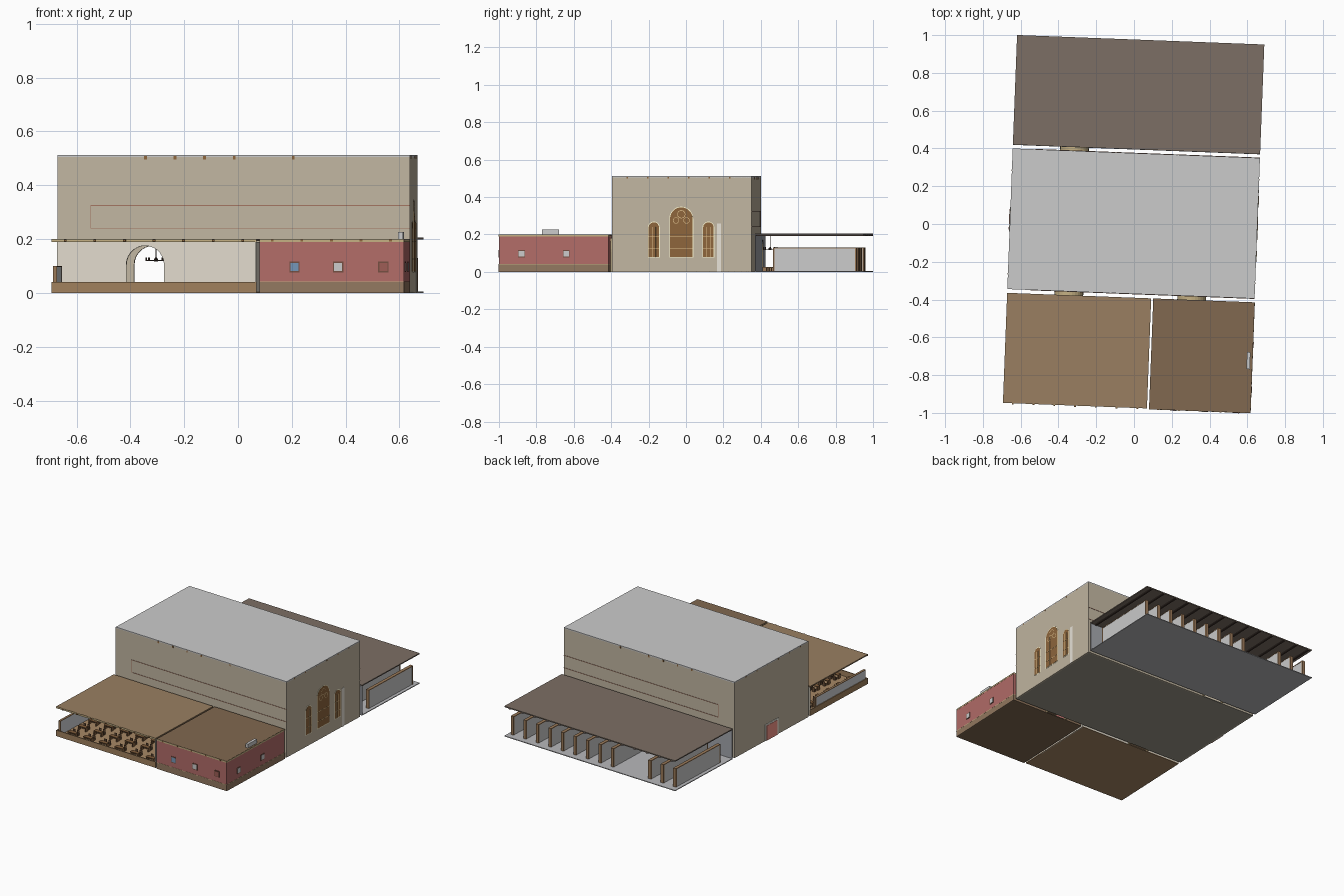
import bpy, bmesh, math
from mathutils import Matrix

if "Cube" in bpy.data.objects:
    bpy.data.objects.remove(bpy.data.objects["Cube"])

TURN = math.radians(-2.2)      # the whole building is turned slightly
mats = {}


def material(rgb):
    if rgb not in mats:
        m = bpy.data.materials.new("paint_%d_%d_%d" % rgb)
        m.diffuse_color = [min(1, (c / 255) ** 2.2 / 0.56) for c in rgb] + [1]
        m.use_nodes = True
        m.node_tree.nodes["Principled BSDF"].inputs["Base Color"].default_value = m.diffuse_color
        mats[rgb] = m
    return mats[rgb]


def finish(name, bm, rgb):
    bmesh.ops.recalc_face_normals(bm, faces=bm.faces)
    me = bpy.data.meshes.new(name)
    bm.to_mesh(me)
    bm.free()
    ob = bpy.data.objects.new(name, me)
    ob.rotation_euler.z = TURN
    bpy.context.collection.objects.link(ob)
    if rgb:
        me.materials.append(material(rgb))
    return ob


def boxes(name, bounds, rgb=None):
    """Boxes as (x0, x1, y0, y1, z0, z1) joined in one object."""
    bm = bmesh.new()
    for x0, x1, y0, y1, z0, z1 in bounds:
        m = Matrix.Translation(((x0 + x1) / 2, (y0 + y1) / 2, (z0 + z1) / 2)) \
            @ Matrix.Diagonal((x1 - x0, y1 - y0, z1 - z0, 1))
        bmesh.ops.create_cube(bm, size=1, matrix=m)
    return finish(name, bm, rgb)


def prism(name, outlines, axis, a, b, rgb=None):
    """Extrude upright outlines of (side, z) along axis x or y from a to b."""
    bm = bmesh.new()
    for pts in outlines:
        vs = [bm.verts.new((a, s, z) if axis == 'x' else (s, a, z)) for s, z in pts]
        f = bm.faces.new(vs)
        new = bmesh.ops.extrude_face_region(bm, geom=[f])['geom']
        d = (b - a, 0, 0) if axis == 'x' else (0, b - a, 0)
        bmesh.ops.translate(bm, verts=[g for g in new if isinstance(g, bmesh.types.BMVert)], vec=d)
    return finish(name, bm, rgb)


def arch(c, w, z0, top, n=14):
    arc = [(c + w * math.cos(math.pi * i / n), top - w + w * math.sin(math.pi * i / n)) for i in range(n + 1)]
    return [(c + w, z0)] + arc + [(c - w, z0)]


def wall_with_arches(x0, x1, z1, doors):
    pts = [(x0, 0)]
    for c in doors:
        pts += arch(c, 0.07, 0, 0.175)[::-1]
    return pts + [(x1, 0), (x1, z1), (x0, z1)]


L, R = -0.657, 0.653           # outer side faces
TAUPE, RED, TAN, BROWN = (148, 139, 123), (136, 83, 80), (150, 134, 100), (117, 92, 68)
PLASTER, STONE, DARK, WOOD = (173, 168, 157), (95, 85, 77), (55, 45, 40), (108, 78, 48)
D1, D2 = -0.33, 0.32           # door centres

# great hall shell
prism("hall_front_wall", [wall_with_arches(L, R, 0.505, [D1, D2])], 'y', -0.37, -0.36, TAUPE)
prism("hall_back_wall", [wall_with_arches(L, R, 0.505, [D1])], 'y', 0.365, 0.375, TAUPE)
boxes("hall_side_walls", [(L, L + .01, -.36, .365, 0, .505), (R - .01, R, -.36, .365, 0, .505)], TAUPE)
boxes("hall_floor", [(L, R, -.37, .375, 0, .005)], (120, 116, 106))
boxes("hall_roof", [(L, R, -.37, .375, .503, .512)])
boxes("hall_ceiling_beams", [(L + .01, R - .01, -.35 + .1 * i, -.34 + .1 * i, .49, .503) for i in range(8)]
      + [(-.6 + .1 * i, -.59 + .1 * i, -.36, .365, .49, .503) for i in range(13)], WOOD)
boxes("hall_beam_ends", [(u - .005, u + .005, y, y + .002, .495, .508)
                         for y in (-.3715, .3745) for u in (-.33, -.22, -.11, 0, .22)]
      + [(x, x + .002, v - .004, v + .004, .5, .508)
         for x in (L - .001, R - .001) for v in (-.29, -.18, -.07, .04, .15, .26)], WOOD)

# string lines framing long hall walls
for side, y in (("front", -.372), ("back", .373)):
    boxes("hall_%s_string_lines" % side,
          [(-.535, R, y, y + .004, .323, .326), (-.535, R, y, y + .004, .239, .242),
           (-.535, -.532, y, y + .004, .239, .326)], (125, 90, 75))

# arched doorway linings bridging the gaps
for nm, c, y in (("front_left", D1, -.391), ("front_right", D2, -.391), ("back", D1, .374)):
    inner = arch(c, .07, 0, .175)
    outer = arch(c, .076, 0, .182)
    prism("doorway_lining_" + nm, [outer + inner[::-1]], 'y', y, y + .022, TAN)

# three arched windows in the right end
wins = [(0.0, .06, .345), (-.147, .028, .265), (.145, .028, .265)]
prism("window_surrounds", [arch(c, w + .004, .076, t + .004) for c, w, t in wins], 'x', R - .002, R + .001, (205, 190, 160))
prism("window_panes", [arch(c, w, .08, t) for c, w, t in wins], 'x', R - .002, R + .002, WOOD)
boxes("window_bars", [(R, R + .003, c + s - .001, c + s + .001, .08, t - w * .9)
                      for c, w, t in wins for s in (-w / 3, w / 3)]
      + [(R, R + .003, c - w, c + w, z, z + .0025) for c, w, t in wins for z in (.125, .19)], (175, 150, 110))
bm = bmesh.new()
for c, z, r in ((0, .308, .022), (-.028, .275, .017), (.028, .275, .017)):   # rose tracery
    n = 20
    rings = [[bm.verts.new((R + .003, c + q * math.cos(2 * math.pi * i / n), z + q * math.sin(2 * math.pi * i / n)))
              for i in range(n)] for q in (r, r - .003)]
    for i in range(n):
        j = (i + 1) % n
        bm.faces.new((rings[0][i], rings[0][j], rings[1][j], rings[1][i]))
finish("window_tracery", bm, (175, 150, 110))
boxes("hall_end_pilaster", [(R, R + .002, .19, .212, 0, .26)], (178, 174, 166))

# small door in the left end
boxes("left_door_frame", [(L - .003, L, -.065, .065, 0, .11)], (200, 195, 185))
boxes("left_door", [(L - .005, L, -.055, .055, 0, .1)], (190, 115, 105))

# hall furniture
boxes("hall_tables", [(-.5, .5, v - .025, v + .025, .026, .032) for v in (-.24, -.08, .08, .24)]
      + [(u, u + .01, v - .02, v + .02, .005, .026) for v in (-.24, -.08, .08, .24) for u in (-.48, 0, .47)], WOOD)

# library at the back
boxes("library_floor", [(L, R, .395, .976, 0, .005)], (140, 140, 142))
prism("library_inner_wall", [wall_with_arches(L, R, .197, [D1])], 'y', .394, .399, (125, 127, 132))
boxes("library_roof", [(L, R, .395, .976, .198, .205)], STONE)
boxes("library_roof_beams", [(L + .02 + .0958 * i, L + .032 + .0958 * i, .4, .976, .193, .198) for i in range(14)], DARK)
shelf_u = [.622 - .0958 * i for i in range(14) if i not in (9, 10)]
boxes("bookshelf_sides", [(u - .009, u + .009, .494, .93, .005, .126) for u in shelf_u], (178, 178, 178))
boxes("bookshelf_frames", [(u - .011, u + .011, v, v + .008, .005, .13) for u in shelf_u for v in (.489, .928)]
      + [(u - .011, u + .011, .489, .936, .125, .13) for u in shelf_u], BROWN)
boxes("library_tables", [(u - .03, u + .03, .43, .455, .022, .027) for u in (-.55, -.15, .1, .35, .55)]
      + [(u + s - .003, u + s + .003, .432, .453, .005, .022)
         for u in (-.55, -.15, .1, .35, .55) for s in (-.025, .025)], BROWN)

# chandelier
CU, CV = -.322, .438
bm = bmesh.new()
for r, d, z in ((.002, .075, .16), (.008, .012, .122)):
    bmesh.ops.create_cone(bm, cap_ends=True, segments=10, radius1=r, radius2=r, depth=d,
                          matrix=Matrix.Translation((CU, CV, z)))
for i in range(8):
    a = i * math.pi / 4
    rot = Matrix.Translation((CU, CV, 0)) @ Matrix.Rotation(a, 4, 'Z')
    bmesh.ops.create_cube(bm, size=1, matrix=rot @ Matrix.Translation((.018, 0, .12)) @ Matrix.Diagonal((.036, .003, .003, 1)))
    bmesh.ops.create_cone(bm, cap_ends=True, segments=8, radius1=.003, radius2=.003, depth=.014,
                          matrix=rot @ Matrix.Translation((.036, 0, .125)))
finish("chandelier", bm, DARK)

# classroom, front left
X0, X1, Y0, Y1 = L, .106, -.972, -.39
boxes("classroom_floor", [(X0, X1, Y0, Y1, 0, .005)], (128, 104, 78))
boxes("classroom_low_walls", [(X0, X1, Y0, Y0 + .006, 0, .04), (X0, X0 + .005, Y0, Y1, 0, .04)], (122, 98, 72))
prism("classroom_inner_wall", [wall_with_arches(X0, X1, .19, [D1])], 'y', -.395, -.39, PLASTER)
boxes("classroom_partition", [(X1 - .006, X1, Y0, Y1, 0, .19)], PLASTER)
boxes("classroom_roof", [(X0, X1, Y0, Y1, .192, .2)], (117, 97, 75))
boxes("classroom_cornice", [(X0, X1, Y0 - .001, Y0 + .004, .189, .1995)], TAN)
boxes("classroom_shelf_sides", [(X0 + .006, X0 + .018, -.95, -.46, .005, .097)], (160, 162, 165))
boxes("classroom_shelf_frame", [(X0 + .005, X0 + .02, v, v + .008, .005, .1) for v in (-.957, -.46)]
      + [(X0 + .005, X0 + .02, -.957, -.452, .096, .1)], BROWN)
desks, chairs = [], []
for i in range(6):
    for j in range(5):
        u, v = -.57 + .12 * i, -.92 + .105 * j
        desks += [(u - .03, u + .03, v - .014, v + .014, .029, .034)]
        desks += [(u + s - .003, u + s + .003, v - .012, v + .012, .005, .029) for s in (-.026, .026)]
        for s in (-.016, .016):
            chairs += [(u + s - .009, u + s + .009, v + .02, v + .038, .005, .019),
                       (u + s - .009, u + s + .009, v + .035, v + .038, .019, .036)]
boxes("desks", desks, (98, 72, 48))
boxes("chairs", chairs, (80, 60, 44))

# red room, front right
A, B = .117, .654
F = -.976
boxes("red_room_floor", [(A, B, F, -.39, 0, .005)], (98, 80, 62))
for nm, z0, z1, e, col in (("skirting", 0, .04, .001, (112, 92, 74)), ("skirting_trim", .04, .043, .0015, TAN),
                           ("walls", .043, .19, 0, RED), ("cornice", .19, .1995, .001, TAN)):
    parts = [(A, B + e, F - e, F + .006, z0, z1), (B - .006, B + e, F, -.39, z0, z1), (A, A + .006, F, -.39, z0, z1)]
    parts += [(A, D2 - .07, -.396, -.39, z0, z1), (D2 + .07, B, -.396, -.39, z0, z1)]
    boxes("red_room_" + nm, parts, col)
boxes("red_room_roof", [(A, B, F, -.39, .193, .2005)], (98, 80, 62))
boxes("cornice_beam_ends", [(-.61 + .11 * i, -.6 + .11 * i, F - .003, F + .006, .191, .198) for i in range(12)], WOOD)
boxes("roof_edge_panel", [(B - .03, B - .012, -.745, -.655, .2, .227)], (160, 160, 158))
front = (.2475, .41, .578)
side = (-.855, -.615)
boxes("red_room_window_frames", [(u - .019, u + .019, F - .003, F, .076, .117) for u in front]
      + [(B, B + .003, v - .018, v + .018, .077, .116) for v in side], (90, 62, 52))
pane = [(u - .015, u + .015, F - .004, F, .081, .112) for u in front]
boxes("blue_window_pane", pane[:1], (90, 115, 140))
boxes("grey_window_panes", pane[1:2] + [(B, B + .004, v - .015, v + .015, .081, .112) for v in side], (195, 195, 195))
boxes("red_window_pane", pane[2:], (120, 72, 66))
